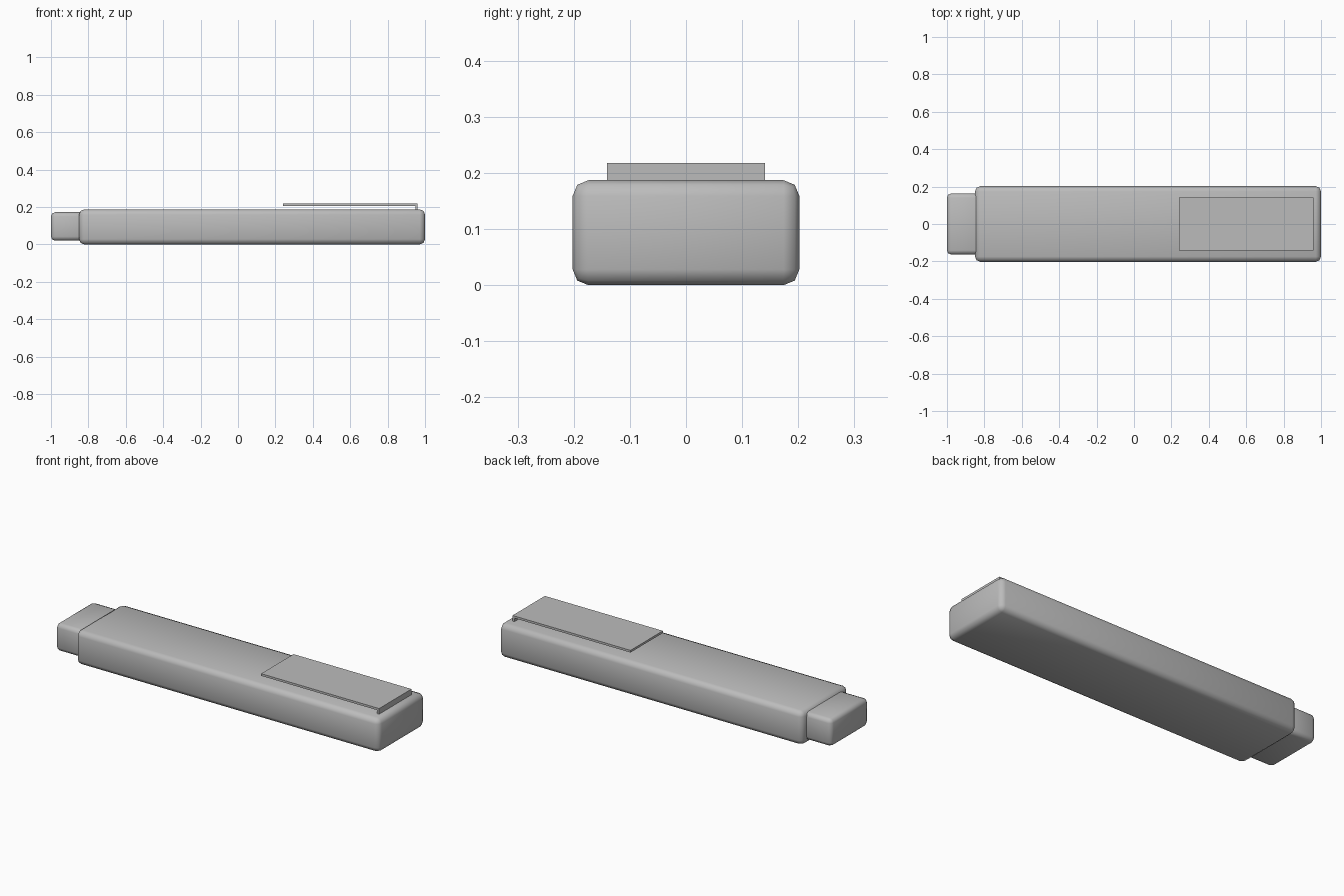
import bpy
import bmesh

cube = bpy.data.objects.get("Cube")
if cube:
    bpy.data.objects.remove(cube, do_unlink=True)

# One plain grey for the whole stick
grey = bpy.data.materials.new("mid grey")
grey.use_nodes = True
colour = (0.5, 0.5, 0.5, 1)
grey.diffuse_color = colour
grey.node_tree.nodes["Principled BSDF"].inputs["Base Color"].default_value = colour


def add_object(name, bm, smooth):
    mesh = bpy.data.meshes.new(name)
    bmesh.ops.recalc_face_normals(bm, faces=bm.faces)
    for face in bm.faces:
        face.smooth = smooth
    bm.to_mesh(mesh)
    bm.free()
    mesh.materials.append(grey)
    obj = bpy.data.objects.new(name, mesh)
    bpy.context.collection.objects.link(obj)
    return obj


def rounded_box(name, low, high, radius):
    bm = bmesh.new()
    bmesh.ops.create_cube(bm, size=1)
    for v in bm.verts:
        for i in range(3):
            v.co[i] = high[i] if v.co[i] > 0 else low[i]
    bmesh.ops.bevel(bm, geom=bm.edges[:], offset=radius, segments=2,
                    profile=0.5, affect='EDGES')
    return add_object(name, bm, True)


# Rounded casing and the narrower plug at its end
rounded_box("casing", (-0.85, -0.202, 0), (1, 0.202, 0.187), 0.028)
rounded_box("plug", (-1, -0.163, 0.02), (-0.8, 0.163, 0.172), 0.022)

# Pocket clip: an L-shaped side profile extruded across the width
half = 0.141
profile = [(0.24, 0.206), (0.948, 0.206), (0.948, 0.184),
           (0.96, 0.184), (0.96, 0.218), (0.24, 0.218)]
bm = bmesh.new()
face = bm.faces.new([bm.verts.new((x, -half, z)) for x, z in profile])
side = bmesh.ops.extrude_face_region(bm, geom=[face])
moved = [g for g in side["geom"] if isinstance(g, bmesh.types.BMVert)]
bmesh.ops.translate(bm, verts=moved, vec=(0, 2 * half, 0))
add_object("pocket_clip", bm, False)
